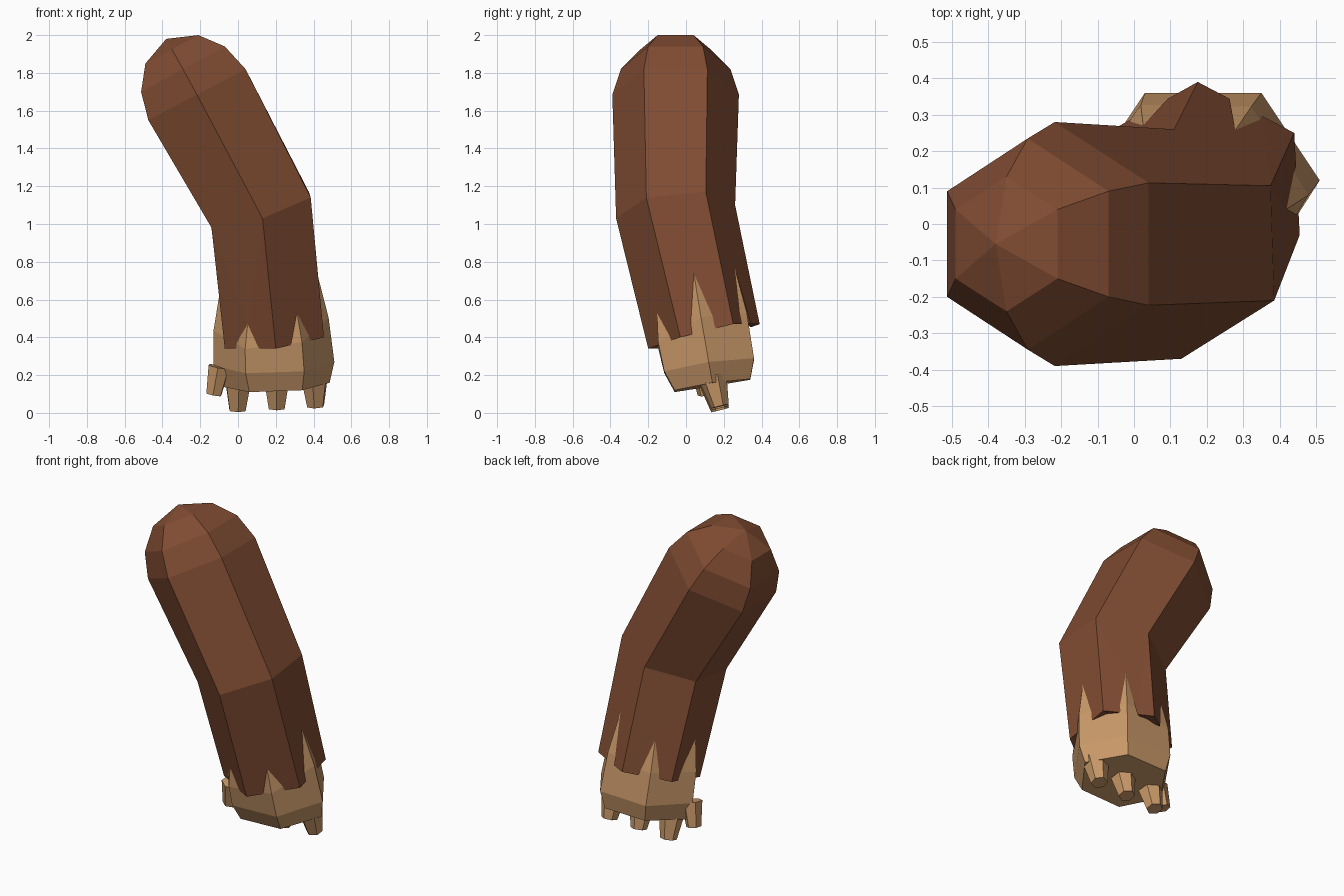
import bpy, bmesh
from mathutils import Vector as V

if "Cube" in bpy.data.objects:
    bpy.data.objects.remove(bpy.data.objects["Cube"])


def material(name, rgb):
    m = bpy.data.materials.new(name)
    m.diffuse_color = (*rgb, 1)
    m.use_nodes = True
    m.node_tree.nodes["Principled BSDF"].inputs["Base Color"].default_value = m.diffuse_color
    return m


FUR = material("dark brown fur", (0.216, 0.072, 0.032))
SKIN = material("tan skin", (0.58, 0.315, 0.14))


def finish(name, bm, mat):
    bmesh.ops.remove_doubles(bm, verts=bm.verts, dist=0.0005)
    bmesh.ops.recalc_face_normals(bm, faces=bm.faces)
    me = bpy.data.meshes.new(name)
    bm.to_mesh(me)
    bm.free()
    me.materials.append(mat)
    ob = bpy.data.objects.new(name, me)
    bpy.context.collection.objects.link(ob)
    return ob


def face(bm, *pts):
    bm.faces.new([bm.verts.new(p) for p in pts])


def bridge(bm, a, b):
    n = len(a)
    for i in range(n):
        j = (i + 1) % n
        face(bm, a[i], a[j], b[j], b[i])


def hexagon(right, left, radius, short, yc=-0.055):
    """Slanted six-sided ring, corners ordered from the back right."""
    (rx, rz), (lx, lz) = right, left
    mx, mz = (rx + lx) / 2, (rz + lz) / 2
    return [V(p) for p in ((rx, yc + short, rz), (mx, yc + radius, mz), (lx, yc + short, lz),
                           (lx, yc - short, lz), (mx, yc - radius, mz), (rx, yc - short, rz))]


# Upper arm rings, from the domed end down to the bend
apex = V((-0.38, -0.055, 1.98))
dome = [hexagon((-0.21, 2.0), (-0.49, 1.85), 0.185, 0.095),
        hexagon((-0.07, 1.94), (-0.513, 1.70), 0.29, 0.145),
        hexagon((0.04, 1.82), (-0.475, 1.55), 0.335, 0.168)]
bend = [V(p) for p in ((0.375, 0.105, 1.17), (0.11, 0.26, 1.10), (-0.145, 0.11, 1.02),
                       (-0.14, -0.205, 0.98), (0.13, -0.37, 1.03), (0.385, -0.21, 1.14))]
hem = [V(p) for p in ((0.44, 0.25, 0.47), (0.175, 0.39, 0.47), (-0.075, 0.25, 0.42),
                      (-0.07, -0.04, 0.34), (0.20, -0.20, 0.34), (0.455, -0.03, 0.40))]
notch_z = (0.77, 0.67, 0.62, 0.47, 0.53, 0.74)

bm = bmesh.new()
for i in range(6):
    face(bm, apex, dome[0][i], dome[0][(i + 1) % 6])
for a, b in zip(dome, dome[1:] + [bend]):
    bridge(bm, a, b)

# Jagged hem: one notch in the middle of every side, closed underneath
centre = sum(hem, V()) / 6
tips = []
for i in range(6):
    j = (i + 1) % 6
    top, low = (bend[i] + bend[j]) / 2, (hem[i] + hem[j]) / 2
    tip = top.lerp(low, (top.z - notch_z[i]) / (top.z - low.z))
    tips.append(tip)
    face(bm, bend[i], bend[j], tip)
    for k, t in ((i, 0.33), (j, 0.67)):
        side = hem[i].lerp(hem[j], t)
        inner = hem[k].lerp(centre, 0.3) + V((0, 0, 0.03))
        face(bm, bend[k], tip, side)
        face(bm, bend[k], side, hem[k])
        face(bm, hem[k], side, inner)
        face(bm, side, tip, inner)
finish("furry_arm", bm, FUR)

# Hand: flares out of the notches, then narrows to a flat underside
wide = [V(p) for p in ((0.35, 0.36, 0.29), (0.03, 0.36, 0.28), (-0.13, 0.12, 0.25),
                       (0.04, -0.115, 0.21), (0.35, -0.115, 0.22), (0.51, 0.12, 0.27))]
base = [V(p) for p in ((0.33, 0.34, 0.18), (0.05, 0.34, 0.175), (-0.09, 0.13, 0.14),
                       (0.06, -0.06, 0.11), (0.34, -0.06, 0.12), (0.485, 0.14, 0.16))]
mid = []
for t, w in zip(tips, wide):
    m = t.lerp(w, 0.5)
    out = V((m.x - 0.19, m.y - 0.1, 0)).normalized()
    mid.append(m + out * 0.015)
bm = bmesh.new()
for a, b in ((tips, mid), (mid, wide), (wide, base)):
    bridge(bm, a, b)
face(bm, *tips)
face(bm, *base)
finish("hand", bm, SKIN)


# Stubby six-sided digits
def digit(name, top, tip, r1, r2):
    top, tip = V(top), V(tip)
    axis = tip - top
    bm = bmesh.new()
    bmesh.ops.create_cone(bm, cap_ends=True, segments=6, radius1=r1, radius2=r2,
                          depth=axis.length)
    rot = axis.to_track_quat('Z', 'Y').to_matrix()
    bmesh.ops.rotate(bm, verts=bm.verts, matrix=rot)
    bmesh.ops.translate(bm, verts=bm.verts, vec=(top + tip) / 2)
    finish(name, bm, SKIN)


for n, (x, lean, z) in enumerate(((0.0, -0.003, 0.0), (0.205, 0.0, 0.01), (0.405, 0.006, 0.02))):
    digit(f"finger_{n + 1}", (x, 0.14, 0.175 + z), (x + lean, 0.18, 0.015 + z), 0.077, 0.048)
digit("thumb", (-0.10, 0.085, 0.245), (-0.128, 0.105, 0.097), 0.062, 0.044)
